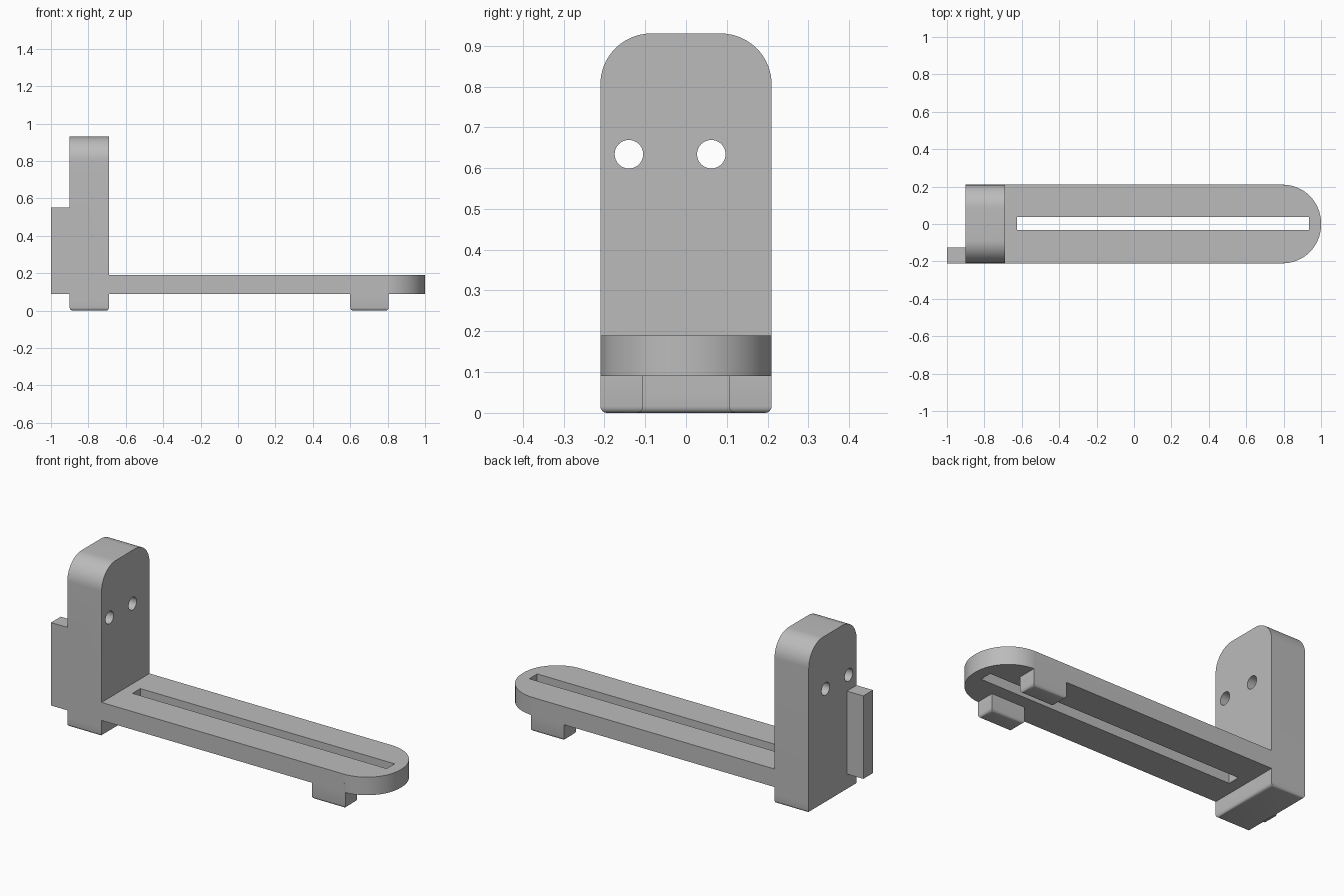
import bpy, bmesh, math
from mathutils import Vector

cube = bpy.data.objects.get("Cube")
if cube:
    bpy.data.objects.remove(cube, do_unlink=True)

grey = bpy.data.materials.new("plain grey")
grey.use_nodes = True
grey.diffuse_color = (0.5, 0.5, 0.5, 1)
grey.node_tree.nodes["Principled BSDF"].inputs["Base Color"].default_value = (0.5, 0.5, 0.5, 1)

HALF = 0.21          # half width of the bracket
LOW, HIGH = 0.09, 0.19   # underside and top of the base plate


def add_object(name, bm):
    bmesh.ops.recalc_face_normals(bm, faces=bm.faces)
    mesh = bpy.data.meshes.new(name)
    bm.to_mesh(mesh)
    bm.free()
    mesh.materials.append(grey)
    obj = bpy.data.objects.new(name, mesh)
    bpy.context.collection.objects.link(obj)
    return obj


def prism(name, outline, depth):
    """Extrude a closed outline of 3D points along the depth vector."""
    bm = bmesh.new()
    face = bm.faces.new([bm.verts.new(p) for p in outline])
    moved = bmesh.ops.extrude_face_region(bm, geom=[face])["geom"]
    verts = [v for v in moved if isinstance(v, bmesh.types.BMVert)]
    bmesh.ops.translate(bm, verts=verts, vec=depth)
    return add_object(name, bm)


def box(name, x, y, z, round_bottom=0.0):
    bm = bmesh.new()
    bmesh.ops.create_cube(bm, size=1)
    for v in bm.verts:
        v.co = Vector([r[0] if c < 0 else r[1] for c, r in zip(v.co, (x, y, z))])
    if round_bottom:
        edges = [e for e in bm.edges if all(v.co.z < z[0] + 0.001 for v in e.verts)]
        bmesh.ops.bevel(bm, geom=edges, offset=round_bottom, segments=4,
                        profile=0.5, affect='EDGES')
    return add_object(name, bm)


def rounded_end(start, end, radius, steps=16):
    """Outline (length, width) of a strip whose far corners are rounded."""
    pts = [(start, HALF), (start, -HALF)]
    for side, first in ((-1, -math.pi / 2), (1, 0)):
        for i in range(steps + 1):
            a = first + i * math.pi / 2 / steps
            pts.append((end - radius + radius * math.cos(a),
                        side * (HALF - radius) + radius * math.sin(a)))
    return pts


def combine(target, other, operation):
    mod = target.modifiers.new(operation.lower(), 'BOOLEAN')
    mod.operation = operation
    mod.solver = 'EXACT'
    mod.object = other
    bpy.context.view_layer.objects.active = target
    bpy.ops.object.modifier_apply(modifier=mod.name)
    bpy.data.objects.remove(other, do_unlink=True)


# Base plate with a rounded far end
bracket = prism("bracket", [(l, w, LOW) for l, w in rounded_end(-0.8, 1.0, 0.205)],
                (0, 0, HIGH - LOW))

# Upright with rounded top corners
combine(bracket, prism("upright", [(-0.9, w, l) for l, w in rounded_end(0.05, 0.93, 0.125)],
                       (0.21, 0, 0)), 'UNION')

# Feet: one full width under the upright, a pair near the far end
combine(bracket, box("wide_foot", (-0.9, -0.69), (-HALF, HALF), (0, 0.14), 0.016), 'UNION')
for y in ((-HALF, -0.105), (0.105, HALF)):
    combine(bracket, box("small_foot", (0.6, 0.805), y, (0, 0.14), 0.016), 'UNION')

# Tab on the outer face of the upright
combine(bracket, box("tab", (-1.0, -0.8), (-HALF, -0.125), (LOW, 0.55)), 'UNION')

# Long slot through the plate
combine(bracket, box("slot", (-0.625, 0.935), (-0.032, 0.037), (0, 0.3)), 'DIFFERENCE')

# Pair of round holes through the upright
for y in (-0.14, 0.062):
    ring = [(-1.2, y + 0.035 * math.cos(math.tau * i / 32),
             0.634 + 0.035 * math.sin(math.tau * i / 32)) for i in range(32)]
    combine(bracket, prism("hole", ring, (0.7, 0, 0)), 'DIFFERENCE')

bpy.ops.object.select_all(action='DESELECT')
bracket.select_set(True)
bpy.context.view_layer.objects.active = bracket
bpy.ops.object.shade_smooth_by_angle(angle=math.radians(30))
